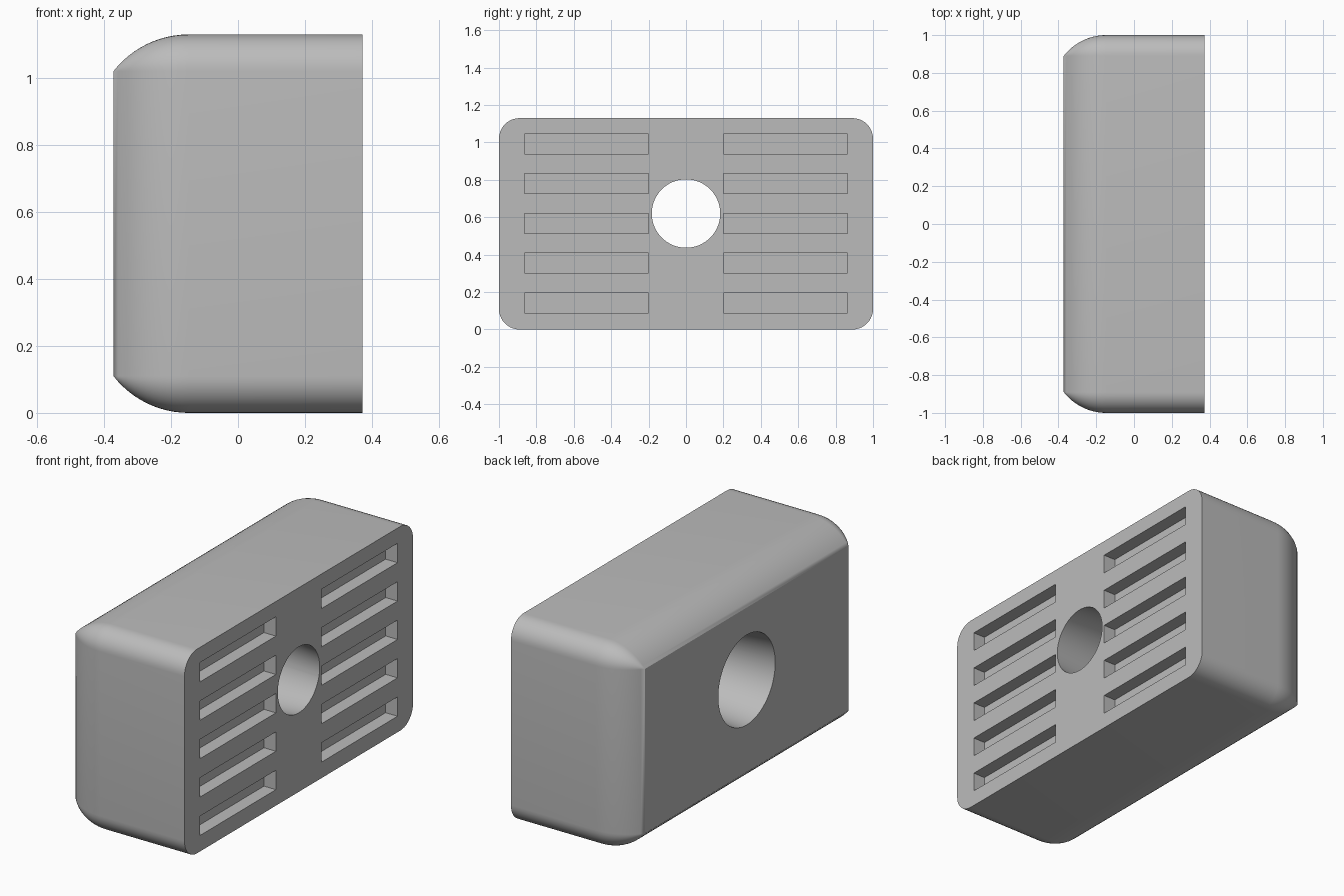
import bpy, bmesh
from math import sin, cos, pi, asin, sqrt
from mathutils import Matrix

cube = bpy.data.objects.get("Cube")
if cube:
    bpy.data.objects.remove(cube, do_unlink=True)

HALF_X, HEIGHT = 0.372, 1.13
CORNER = 0.11          # corner radius, shrinking to nothing at the far face
RUN = 0.225            # length of the rounded shoulder along x
ARC = (RUN ** 2 + CORNER ** 2) / (2 * CORNER)

grey = bpy.data.materials.new("rubber_grey")
grey.use_nodes = True
colour = (0.5, 0.5, 0.5, 1)
grey.diffuse_color = colour
grey.node_tree.nodes["Principled BSDF"].inputs["Base Color"].default_value = colour


def make_object(name, bm):
    bmesh.ops.recalc_face_normals(bm, faces=bm.faces)
    mesh = bpy.data.meshes.new(name)
    bm.to_mesh(mesh)
    bm.free()
    mesh.materials.append(grey)
    obj = bpy.data.objects.new(name, mesh)
    bpy.context.collection.objects.link(obj)
    return obj


def section(bm, x, radius, steps=10):
    """Rounded rectangle in the yz plane, with fixed corner centres."""
    ring = []
    cy, cz = 1 - CORNER, HEIGHT / 2 - CORNER
    for q, (sy, sz) in enumerate([(1, 1), (-1, 1), (-1, -1), (1, -1)]):
        for i in range(steps + 1):
            a = (q + i / steps) * pi / 2
            ring.append(bm.verts.new((x, sy * cy + radius * cos(a),
                                      HEIGHT / 2 + sz * cz + radius * sin(a))))
    return ring


# Block with an arc-shaped shoulder towards -x
bm = bmesh.new()
rings = [section(bm, HALF_X, CORNER)]
sweep, steps = asin(RUN / ARC), 12
for i in range(steps + 1):
    a = sweep * i / steps
    radius = max(0, CORNER - ARC * (1 - cos(a)))
    rings.append(section(bm, RUN - HALF_X - ARC * sin(a), radius))
for r0, r1 in zip(rings, rings[1:]):
    for i in range(len(r0)):
        j = (i + 1) % len(r0)
        bm.faces.new((r0[i], r0[j], r1[j], r1[i]))
bm.faces.new(rings[0])
bm.faces.new(rings[-1])
bmesh.ops.remove_doubles(bm, verts=bm.verts, dist=0.0001)
block = make_object("foot_block", bm)

# Cutter: tapered screw hole and two columns of shallow slots
bm = bmesh.new()
bmesh.ops.create_cone(bm, cap_ends=True, segments=64, radius1=0.258, radius2=0.174,
                      depth=2 * HALF_X + 0.2,
                      matrix=Matrix.Translation((0, 0, 0.62)) @ Matrix.Rotation(pi / 2, 4, 'Y'))
DEPTH = 0.073
for side in (-1, 1):
    for row in range(5):
        place = Matrix.Translation((HALF_X, side * 0.532, 0.142 + row * 0.2125))
        bmesh.ops.create_cube(bm, size=1,
                              matrix=place @ Matrix.Diagonal((2 * DEPTH, 0.665, 0.107, 1)))
cutter = make_object("hole_and_slot_cutter", bm)
cutter.hide_render = True

# Cut, then smooth the curved faces while keeping edges crisp
cut = block.modifiers.new("cut", 'BOOLEAN')
cut.operation = 'DIFFERENCE'
cut.solver = 'EXACT'
cut.object = cutter
bpy.ops.object.select_all(action='DESELECT')
block.select_set(True)
bpy.context.view_layer.objects.active = block
bpy.ops.object.modifier_apply(modifier="cut")
bpy.data.objects.remove(cutter, do_unlink=True)
bpy.ops.object.shade_smooth_by_angle(angle=pi / 6)
